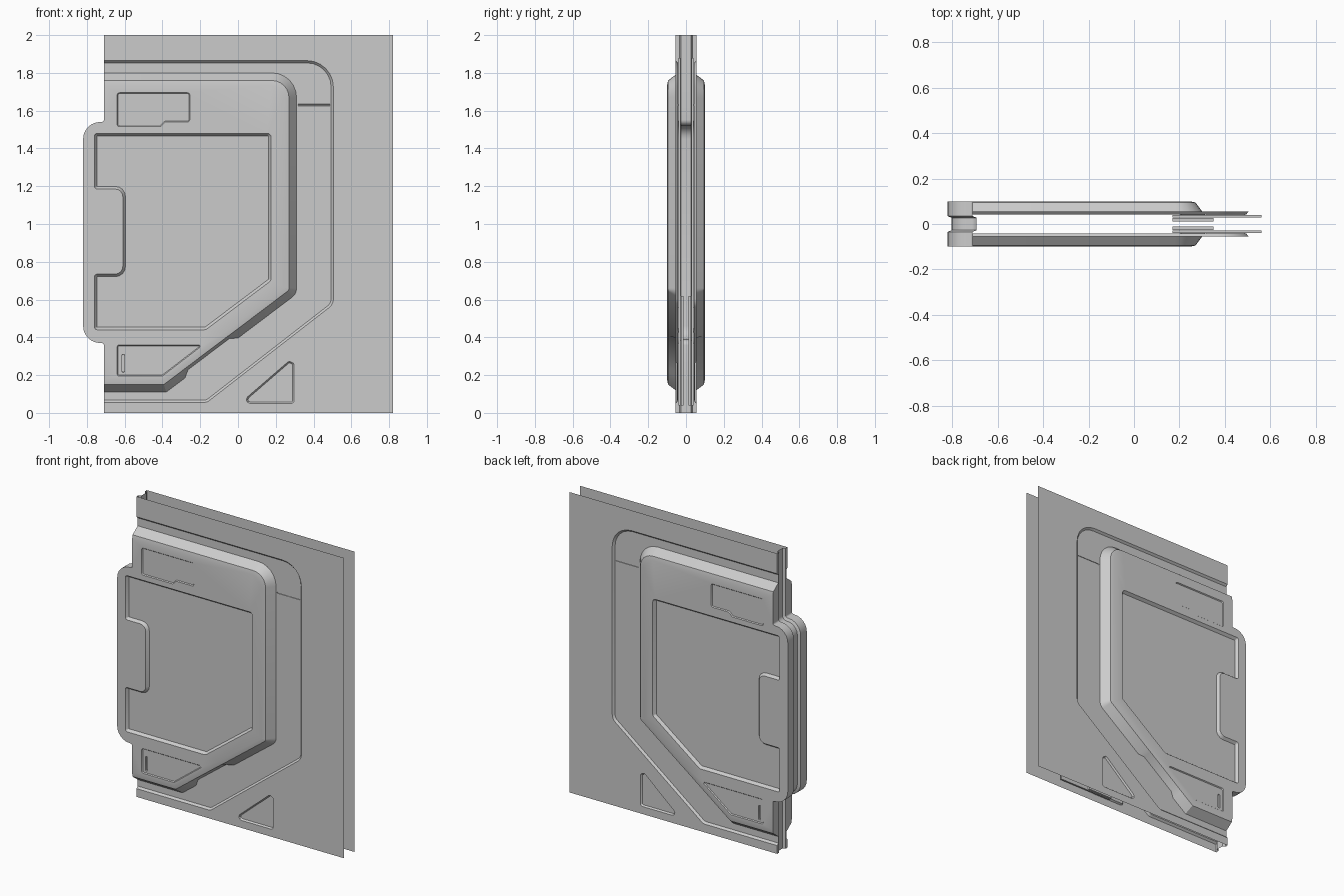
import bpy, bmesh, math
from mathutils import Vector

if "Cube" in bpy.data.objects:
    bpy.data.objects.remove(bpy.data.objects["Cube"])

X0 = -0.71                                   # open left edge of the door leaf
Y_SHEET, Y_FLOOR, Y_RIM, Y_FACE, Y_CHAN = -0.055, -0.042, -0.095, -0.10, -0.035


def rounded(pts, closed=False, seg=6):
    """Polyline of (x, z, radius) with arc fillets."""
    out, n = [], len(pts)
    for i, (x, z, r) in enumerate(pts):
        p = Vector((x, z))
        if r == 0 or (not closed and i in (0, n - 1)):
            out.append(p)
            continue
        a = (Vector(pts[i - 1][:2]) - p).normalized()
        b = (Vector(pts[(i + 1) % n][:2]) - p).normalized()
        half = a.angle(b) / 2
        c = p + (a + b).normalized() * (r / math.sin(half))
        s, e = p + a * (r / math.tan(half)) - c, p + b * (r / math.tan(half)) - c
        th = s.angle(e)
        for k in range(seg + 1):
            t = k / seg
            out.append(c + (s * math.sin((1 - t) * th) + e * math.sin(t * th)) / math.sin(th))
    return out


def offset(path, d, closed=False):
    """Mitred offset to the right of the travel direction."""
    out, n = [], len(path)
    for i, p in enumerate(path):
        dirs = []
        if closed or i > 0:
            dirs.append((p - path[i - 1]).normalized())
        if closed or i < n - 1:
            dirs.append((path[(i + 1) % n] - p).normalized())
        ns = [Vector((v.y, -v.x)) for v in dirs]
        m = sum(ns, Vector((0, 0))).normalized()
        out.append(p + m * (d / max(0.3, m.dot(ns[0]))))
    return out


def bridge(bm, a, ya, b, yb, closed=False):
    va = [bm.verts.new((p.x, ya, p.y)) for p in a]
    vb = [bm.verts.new((p.x, yb, p.y)) for p in b]
    n = len(a)
    for i in range(n if closed else n - 1):
        j = (i + 1) % n
        bm.faces.new((va[i], va[j], vb[j], vb[i]))


def fill(bm, y, *loops):
    """Flat face at depth y; the first loop is the border, the rest are holes."""
    edges = []
    for loop in loops:
        vs = [bm.verts.new((p.x, y, p.y)) for p in loop]
        edges += [bm.edges.new((vs[i - 1], vs[i])) for i in range(len(vs))]
    bmesh.ops.triangle_fill(bm, edges=edges, normal=(0, -1, 0), use_beauty=True)


def pocket(bm, path, y, depth, bevel, holes=()):
    inner = offset(path, bevel, True)
    bridge(bm, path, y, inner, y + depth, True)
    fill(bm, y + depth, inner, *holes)


def finish(name, bm, outward=(0, -1, 0)):
    bmesh.ops.remove_doubles(bm, verts=bm.verts, dist=0.0003)
    bmesh.ops.recalc_face_normals(bm, faces=bm.faces)
    if sum(f.normal.dot(Vector(outward)) * f.calc_area() for f in bm.faces) < -1e-6:
        bmesh.ops.reverse_faces(bm, faces=bm.faces)
    me = bpy.data.meshes.new(name)
    bm.to_mesh(me)
    bm.free()
    ob = bpy.data.objects.new(name, me)
    bpy.context.collection.objects.link(ob)
    mod = ob.modifiers.new("both_sides", 'MIRROR')
    mod.use_axis = (False, True, False)
    bpy.ops.object.select_all(action='DESELECT')
    ob.select_set(True)
    bpy.context.view_layer.objects.active = ob
    bpy.ops.object.shade_smooth_by_angle(angle=math.radians(25))


def box(name, x, y, z):
    bm = bmesh.new()
    bmesh.ops.create_cube(bm, size=1)
    for v in bm.verts:
        v.co = [(r[0] + r[1]) / 2 + c * (r[1] - r[0]) for r, c in zip((x, y, z), v.co)]
    finish(name, bm)


# Main contours, all running clockwise as seen from the front
recess = rounded([(X0, 1.865, 0), (0.505, 1.865, 0.14), (0.505, 0.575, 0.06),
                  (-0.165, 0.055, 0.05), (X0, 0.055, 0)])
recess_floor = offset(recess, 0.012)
outline = rounded([(X0, 1.80, 0), (0.31, 1.80, 0.13), (0.31, 0.63, 0.06), (0, 0.396, 0),
                   (-0.03, 0.374, 0), (-0.25, 0.208, 0), (-0.28, 0.185, 0),
                   (-0.38, 0.11, 0), (X0, 0.11, 0)])
rim, face = offset(outline, 0.04), offset(outline, 0.065)
base = [p.copy() for p in outline]
for i in (-5, -4):                           # notch along the diagonal foot
    base[i] += Vector((-0.015, 0.02))
side = rounded([(X0, face[-1].y, 0), (X0, 0.37, 0.012), (-0.82, 0.37, 0.09),
                (-0.82, 1.54, 0.09), (X0, 1.54, 0.012), (X0, face[0].y, 0)])

# Outer sheet with bevelled edge to the recess and a triangular pocket
bm = bmesh.new()
tri = rounded([(0.01, 0.05, 0.02), (0.27, 0.275, 0.015), (0.297, 0.262, 0.015),
               (0.297, 0.05, 0.015)], True, 3)
corners = [Vector(c) for c in ((X0, 0), (0.82, 0), (0.82, 2), (X0, 2))]
fill(bm, Y_SHEET, recess + corners, tri)
pocket(bm, tri, Y_SHEET, 0.01, 0.008)
bridge(bm, recess, Y_SHEET, recess_floor, Y_FLOOR)
finish("outer_sheet", bm)

# Recessed band around the raised panel, with two seam grooves
bm = bmesh.new()
seams = [rounded([(x, z, 0) for x, z in s], True) for s in (
    ((0.318, 1.634), (0.488, 1.634), (0.488, 1.626), (0.318, 1.626)),
    ((0.208, 0.561), (0.312, 0.43), (0.306, 0.425), (0.202, 0.556)))]
fill(bm, Y_FLOOR, recess_floor + base[::-1], *seams)
for s in seams:
    pocket(bm, s, Y_FLOOR, 0.005, 0.001)
finish("recess_band", bm)

# Raised panel: chamfered rim, face, large inset and small access plates
bm = bmesh.new()
bridge(bm, base, Y_FLOOR, rim, Y_RIM)
bridge(bm, rim, Y_RIM, face, Y_FACE)
inset = rounded([(-0.76, 1.48, 0.015), (0.175, 1.48, 0.02), (0.175, 0.70, 0.02),
                 (-0.17, 0.44, 0.03), (-0.76, 0.44, 0.015), (-0.76, 0.735, 0.015),
                 (-0.61, 0.735, 0.04), (-0.61, 1.185, 0.04), (-0.76, 1.185, 0.015)], True, 4)
upper = rounded([(-0.64, 1.695, 0.012), (-0.255, 1.695, 0.012), (-0.255, 1.54, 0.012),
                 (-0.385, 1.54, 0.01), (-0.41, 1.515, 0.01), (-0.64, 1.515, 0.012)], True, 3)
lower = rounded([(-0.64, 0.36, 0.012), (-0.185, 0.36, 0.008), (-0.40, 0.195, 0.01),
                 (-0.64, 0.195, 0.012)], True, 3)
slot = rounded([(-0.615, 0.31, 0.004), (-0.60, 0.31, 0.004), (-0.60, 0.215, 0.004),
                (-0.615, 0.215, 0.004)], True, 2)
fill(bm, Y_FACE, face + side[1:-1], inset, upper, lower)
pocket(bm, inset, Y_FACE, 0.018, 0.014)
pocket(bm, upper, Y_FACE, 0.006, 0.005)
pocket(bm, lower, Y_FACE, 0.006, 0.005, [slot])
pocket(bm, slot, Y_FACE + 0.006, 0.008, 0.002)
finish("raised_panel", bm)

# Left end: bulged side wall, end caps following the face profile, central groove
bm = bmesh.new()
full = [Vector((X0, 0))] + side + [Vector((X0, 2))]
groove = offset(full, 0.018)
bridge(bm, side, Y_FACE, side, Y_CHAN)
bridge(bm, full, Y_CHAN, groove, Y_CHAN + 0.008)
bridge(bm, groove, Y_CHAN + 0.008, groove, 0)
for k, end in ((0, 2), (-1, 0)):
    prof = [(Y_SHEET, end), (Y_SHEET, recess[k].y), (Y_FLOOR, recess_floor[k].y),
            (Y_FLOOR, base[k].y), (Y_RIM, rim[k].y), (Y_FACE, face[k].y),
            (Y_CHAN, face[k].y), (Y_CHAN, end)]
    bm.faces.new([bm.verts.new((X0, y, z)) for y, z in prof])
finish("side_channel", bm, (-1, 0, 0))

# Inner stiffeners between the two skins
box("backing_plate", (0.17, 0.56), (-0.039, -0.028), (0.04, 1.88))
box("inner_block", (0.17, 0.35), (-0.026, -0.012), (0.04, 0.62))
